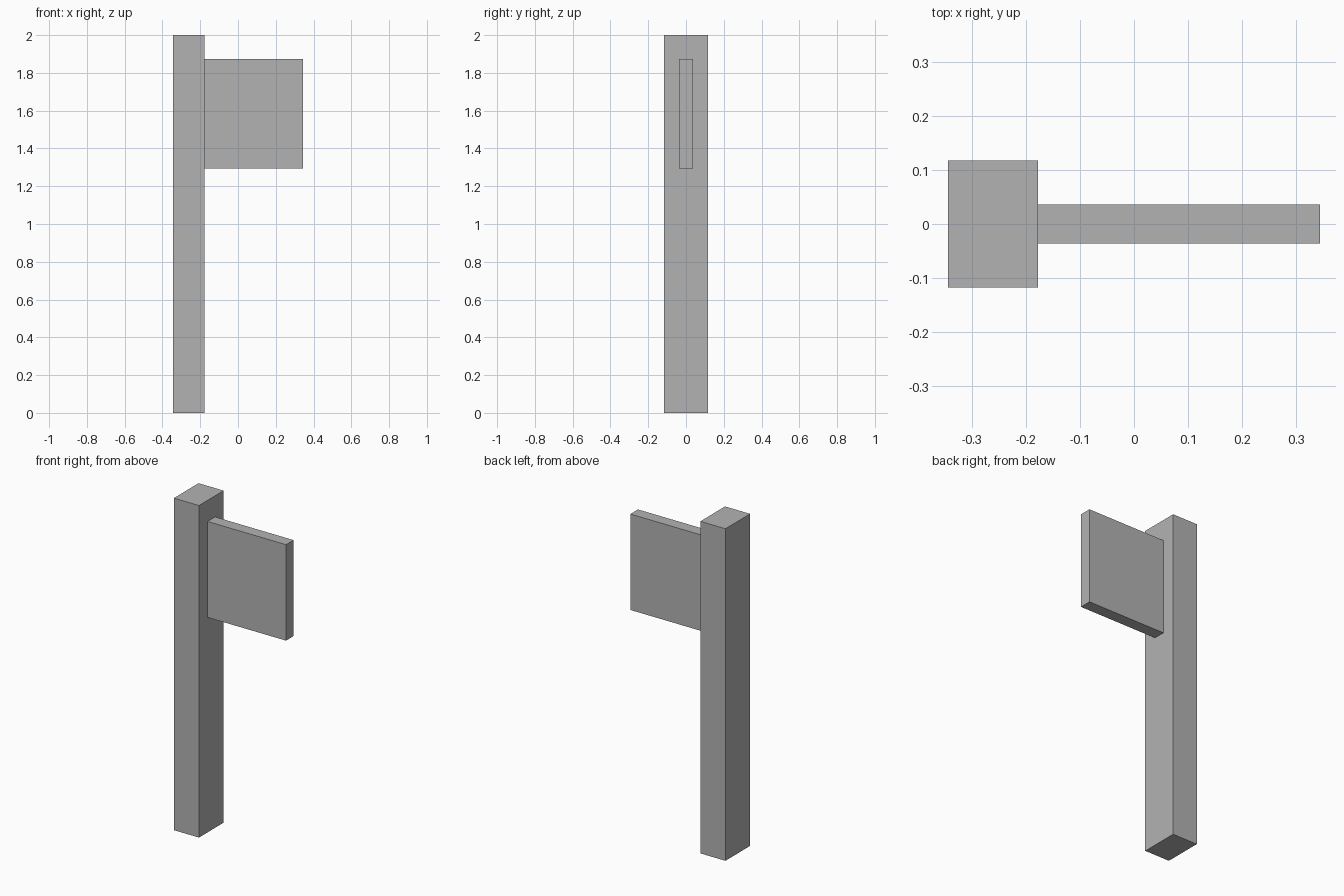
import bpy

if "Cube" in bpy.data.objects:
    bpy.data.objects.remove(bpy.data.objects["Cube"])

grey = bpy.data.materials.new("plain grey")
grey.diffuse_color = (0.45, 0.45, 0.45, 1.0)
grey.use_nodes = True
grey.node_tree.nodes["Principled BSDF"].inputs["Base Color"].default_value = grey.diffuse_color


def box(name, low, high):
    """Add a sharp-edged box spanning two opposite corners."""
    centre = [(a + b) / 2 for a, b in zip(low, high)]
    bpy.ops.mesh.primitive_cube_add(size=1, location=centre)
    obj = bpy.context.object
    obj.name = name
    obj.scale = [b - a for a, b in zip(low, high)]
    bpy.ops.object.transform_apply(location=False, rotation=False, scale=True)
    obj.data.materials.append(grey)
    return obj


# Tall upright post
box("post", (-0.345, -0.1175, 0.0), (-0.178, 0.1175, 2.0))

# Thin sign panel butting against the post's right side
box("sign_panel", (-0.178, -0.036, 1.295), (0.345, 0.036, 1.873))
